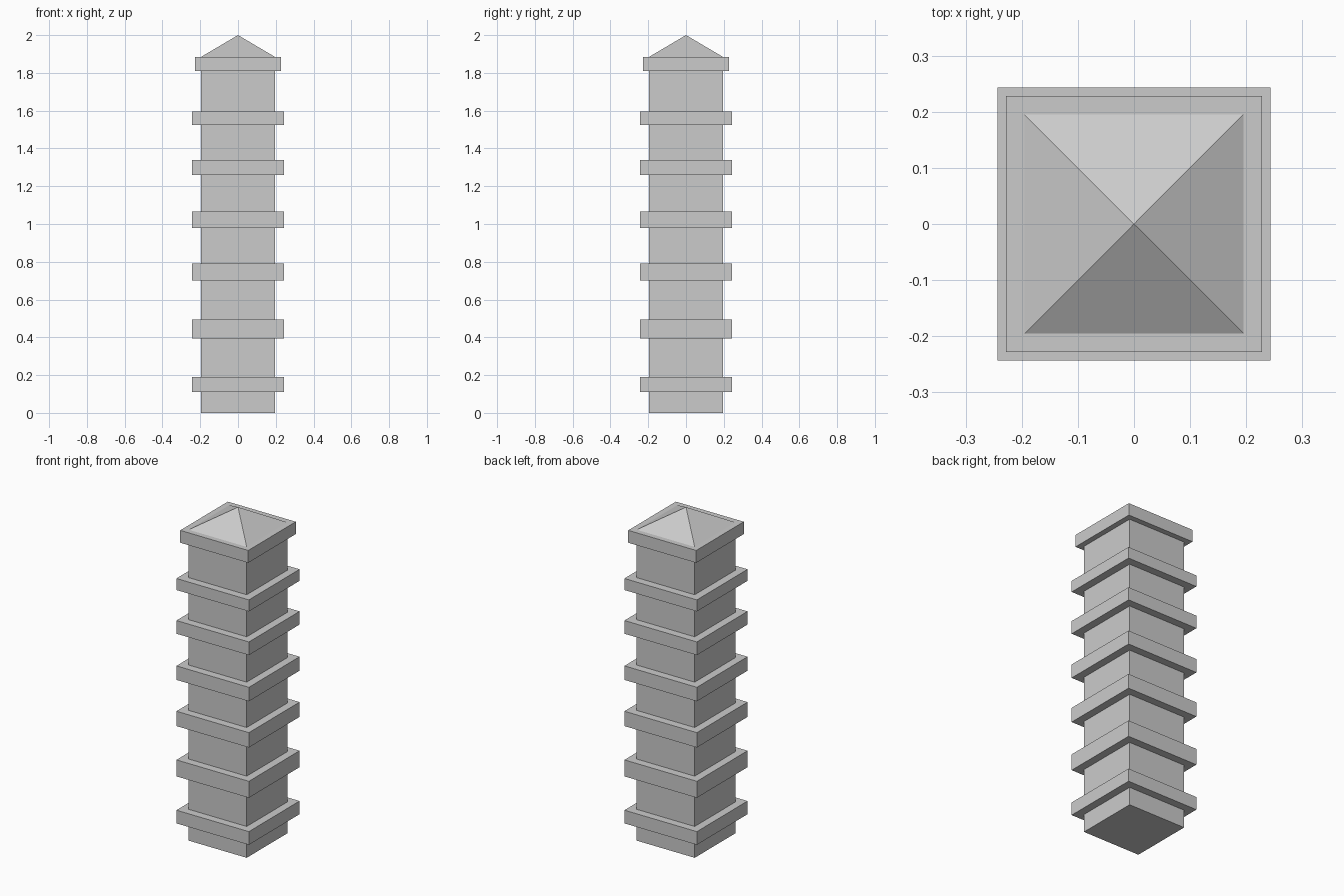
import bpy
import bmesh
from mathutils import Matrix

if "Cube" in bpy.data.objects:
    bpy.data.objects.remove(bpy.data.objects["Cube"], do_unlink=True)

# One plain stone colour
stone = bpy.data.materials.new("grey stone")
stone.use_nodes = True
GREY = (0.6, 0.6, 0.6, 1)
stone.diffuse_color = GREY
stone.node_tree.nodes["Principled BSDF"].inputs["Base Color"].default_value = GREY


def finish(name, bm):
    mesh = bpy.data.meshes.new(name)
    bm.to_mesh(mesh)
    bm.free()
    mesh.materials.append(stone)
    obj = bpy.data.objects.new(name, mesh)
    bpy.context.collection.objects.link(obj)
    return obj


def square_block(name, half, bottom, top):
    """Square slab of the given half width between two heights."""
    bm = bmesh.new()
    placing = Matrix.Translation((0, 0, (bottom + top) / 2))
    scaling = Matrix.Diagonal((2 * half, 2 * half, top - bottom, 1))
    bmesh.ops.create_cube(bm, size=1, matrix=placing @ scaling)
    return finish(name, bm)


def pyramid(name, half, bottom, top):
    """Four-sided roof with its edges along x and y."""
    bm = bmesh.new()
    bmesh.ops.create_cone(
        bm, cap_ends=True, segments=4, radius1=half * 2 ** 0.5, radius2=0,
        depth=top - bottom,
        matrix=Matrix.Translation((0, 0, (bottom + top) / 2))
        @ Matrix.Rotation(0.7853982, 4, "Z"))
    bmesh.ops.remove_doubles(bm, verts=bm.verts, dist=0.0001)
    return finish(name, bm)


# Shaft
SHAFT = 0.195
square_block("shaft", SHAFT, 0, 1.85)

# Ledges around the shaft, as bottom and top heights
ledges = [(0.11, 0.19), (0.395, 0.495), (0.70, 0.79),
          (0.98, 1.065), (1.26, 1.34), (1.525, 1.595)]
for number, (bottom, top) in enumerate(ledges, 1):
    square_block(f"ledge_{number}", 0.243, bottom, top)

# Cap slab and pointed roof
square_block("cap_slab", 0.228, 1.81, 1.885)
pyramid("roof", SHAFT, 1.885, 2.0)
